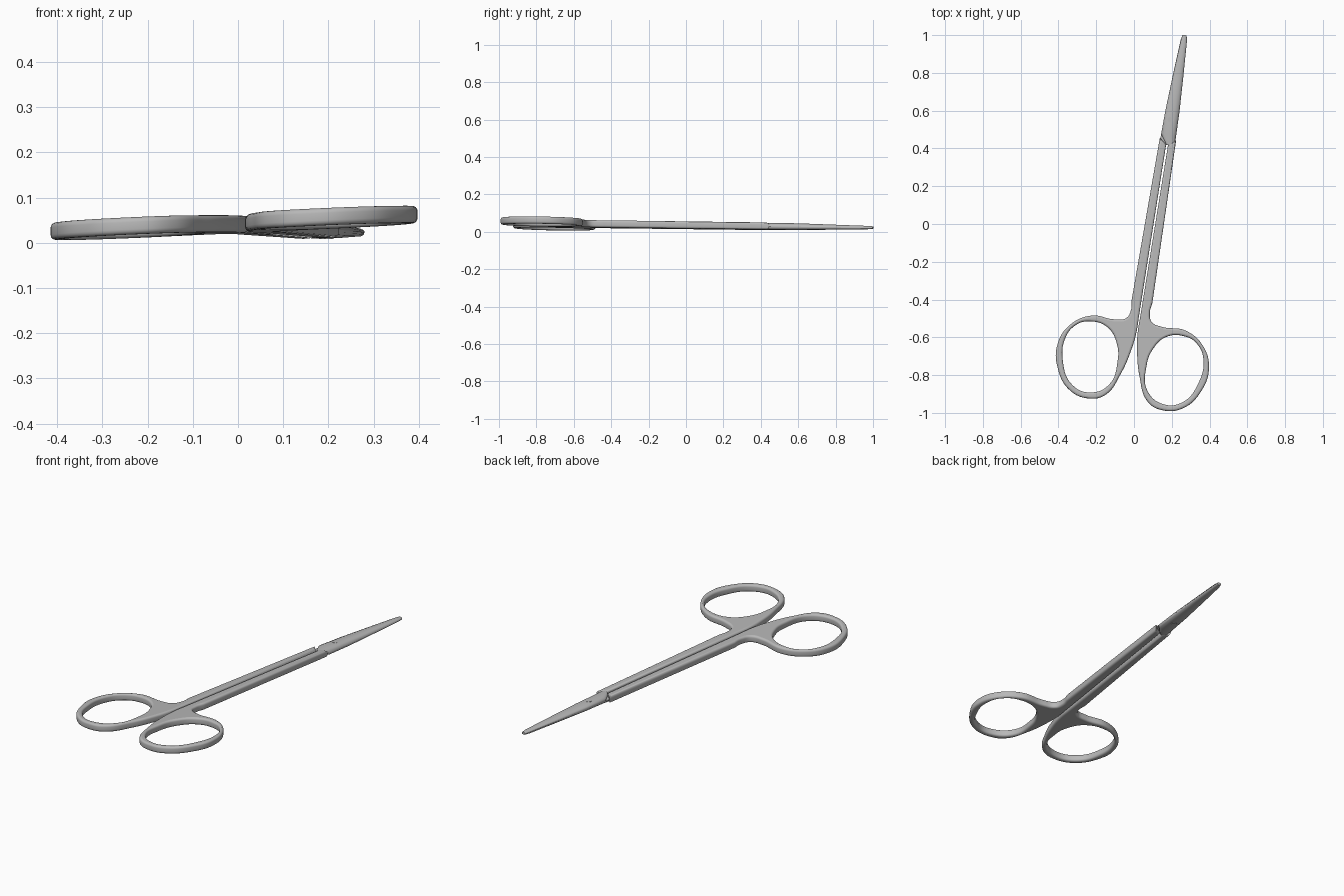
import bpy
import bmesh
import math
from mathutils import Matrix, Vector

cube = bpy.data.objects.get("Cube")
if cube:
    bpy.data.objects.remove(cube, do_unlink=True)

steel = bpy.data.materials.new("brushed steel")
steel.use_nodes = True
colour = (0.48, 0.48, 0.48, 1)
steel.diffuse_color = colour
steel.node_tree.nodes["Principled BSDF"].inputs["Base Color"].default_value = colour

# Frame whose y axis runs along the closed scissors, from finger rings to tip
base, tip = Vector((0.028, -0.5, 0.041)), Vector((0.268, 1.0, 0.022))
along = (tip - base).normalized()
across = along.cross(Vector((0, 0, 1))).normalized()
up = across.cross(along)
frame = Matrix((across, along, up)).transposed().to_4x4()
frame.translation = base
to_local = frame.inverted()
LENGTH = (tip - base).length
FLIP = Matrix.Rotation(math.pi, 4, "Y")


def place(name, mesh, matrix):
    obj = bpy.data.objects.new(name, mesh)
    bpy.context.collection.objects.link(obj)
    obj.matrix_world = matrix
    return obj


def smooth(obj, degrees=35):
    bpy.ops.object.select_all(action="DESELECT")
    obj.select_set(True)
    bpy.context.view_layer.objects.active = obj
    bpy.ops.object.shade_smooth_by_angle(angle=math.radians(degrees))


def add_loop(curve, points, straight=()):
    spline = curve.splines.new("BEZIER")
    spline.bezier_points.add(len(points) - 1)
    spline.use_cyclic_u = True
    for i, (x, y) in enumerate(points):
        p = spline.bezier_points[i]
        local = to_local @ Vector((x, y, base.z))
        p.co = (local.x, local.y, 0)
        kind = "VECTOR" if i in straight else "AUTO"
        p.handle_left_type = p.handle_right_type = kind


# Shank and finger ring in one rounded outline with a hole
shank_and_ring = [
    (0.026, -0.49), (0.170, 0.42), (0.137, 0.457), (-0.012, -0.40),
    (-0.016, -0.455), (-0.04, -0.497), (-0.10, -0.505), (-0.225, -0.485),
    (-0.34, -0.535), (-0.405, -0.637), (-0.405, -0.758), (-0.34, -0.88),
    (-0.235, -0.924), (-0.15, -0.904), (-0.071, -0.795), (-0.013, -0.663),
    (0.013, -0.573)]
ring_hole = [
    (-0.235, -0.515), (-0.14, -0.547), (-0.09, -0.637), (-0.087, -0.727),
    (-0.13, -0.848), (-0.235, -0.892), (-0.33, -0.848), (-0.376, -0.73),
    (-0.362, -0.6), (-0.305, -0.533)]

outline = bpy.data.curves.new("handle outline", "CURVE")
outline.dimensions = "2D"
outline.fill_mode = "BOTH"
outline.resolution_u = 8
outline.bevel_depth = 0.011
outline.offset = -0.011
outline.extrude = 0.008
outline.bevel_resolution = 3
add_loop(outline, shank_and_ring, straight=range(4))
add_loop(outline, ring_hole)
outline.materials.append(steel)

handle = place("right_handle", outline, Matrix())
bpy.ops.object.select_all(action="DESELECT")
handle.select_set(True)
bpy.context.view_layer.objects.active = handle
bpy.ops.object.convert(target="MESH")
handle = bpy.context.view_layer.objects.active
# The rings lean gently out of the plane of the shanks
for v in handle.data.vertices:
    v.co.z += 0.047 * v.co.x
smooth(handle)
handle.matrix_world = frame
place("left_handle", handle.data, frame @ FLIP)

# Tapered half-thickness blade: distance along, both edges, depth
stations = [
    (0.930, -0.040, 0.003, 0.019), (0.985, -0.040, 0.040, 0.019),
    (1.12, -0.037, 0.037, 0.018), (1.32, -0.027, 0.026, 0.013),
    (1.49, -0.017, 0.015, 0.009), (LENGTH, -0.011, 0.011, 0.007)]
section = [(0, 0), (0.03, 0.4), (0.14, 0.75), (0.34, 1),
           (0.8, 0.9), (0.96, 0.6), (1, 0.3), (1, 0)]
bm = bmesh.new()
rows = []
for y, edge_a, edge_b, depth in stations:
    rows.append([bm.verts.new((edge_a + (edge_b - edge_a) * s, y, -depth * d))
                 for s, d in section])
for a, b in zip(rows, rows[1:]):
    for i in range(len(section)):
        j = (i + 1) % len(section)
        bm.faces.new((a[i], a[j], b[j], b[i]))
bm.faces.new(rows[0])
bm.faces.new(rows[-1])
bmesh.ops.recalc_face_normals(bm, faces=bm.faces)
blade_mesh = bpy.data.meshes.new("blade")
bm.to_mesh(blade_mesh)
bm.free()
blade_mesh.materials.append(steel)
blade = place("lower_blade", blade_mesh, frame)
smooth(blade, 40)
place("upper_blade", blade_mesh, frame @ FLIP)

# Pivot screw through both blades
bm = bmesh.new()
bmesh.ops.create_cone(bm, cap_ends=True, segments=32, radius1=0.017,
                      radius2=0.017, depth=0.038)
rims = [e for e in bm.edges if abs(e.verts[0].co.z - e.verts[1].co.z) < 0.001]
bmesh.ops.bevel(bm, geom=rims, offset=0.002, segments=2, affect="EDGES")
screw_mesh = bpy.data.meshes.new("screw")
bm.to_mesh(screw_mesh)
bm.free()
screw_mesh.materials.append(steel)
screw = place("pivot_screw", screw_mesh,
              frame @ Matrix.Translation((-0.002, 1.064, 0)))
smooth(screw)
